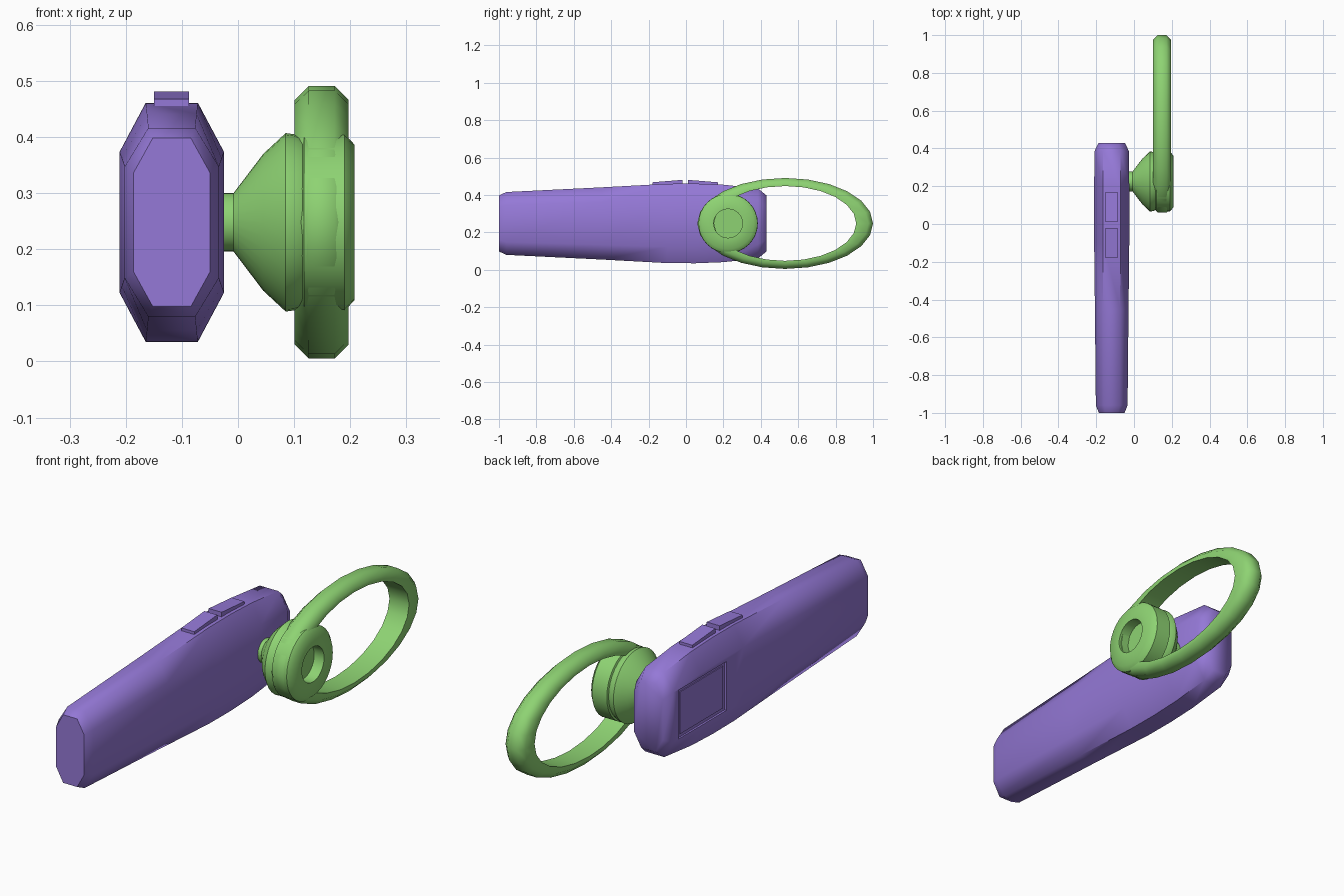
import bpy, bmesh, math

cube = bpy.data.objects.get("Cube")
if cube:
    bpy.data.objects.remove(cube, do_unlink=True)


def material(name, rgb):
    m = bpy.data.materials.new(name)
    m.use_nodes = True
    m.diffuse_color = (*rgb, 1)
    m.node_tree.nodes["Principled BSDF"].inputs["Base Color"].default_value = (*rgb, 1)
    return m


PURPLE = material("purple", (0.30, 0.19, 0.68))
GREEN = material("green", (0.27, 0.65, 0.17))
MID_Z = 0.248
BODY_X = -0.118


def finish(name, verts, faces, mat, angle):
    """Mesh object with outward normals and angle-limited smooth shading."""
    mesh = bpy.data.meshes.new(name)
    mesh.from_pydata(verts, [], faces)
    bm = bmesh.new()
    bm.from_mesh(mesh)
    bmesh.ops.remove_doubles(bm, verts=bm.verts, dist=1e-5)
    bmesh.ops.recalc_face_normals(bm, faces=bm.faces)
    bm.to_mesh(mesh)
    bm.free()
    mesh.materials.append(mat)
    obj = bpy.data.objects.new(name, mesh)
    bpy.context.collection.objects.link(obj)
    smooth(obj, angle)
    return obj


def smooth(obj, angle):
    bpy.ops.object.select_all(action='DESELECT')
    obj.select_set(True)
    bpy.context.view_layer.objects.active = obj
    bpy.ops.object.shade_smooth_by_angle(angle=math.radians(angle))


def skin(rings, closed=False):
    """Quads between successive rings; end caps unless the rings loop."""
    n, count = len(rings[0]), len(rings)
    verts = [v for r in rings for v in r]
    faces = []
    for i in range(count if closed else count - 1):
        a, b = i * n, (i + 1) % count * n
        for j in range(n):
            k = (j + 1) % n
            faces.append((a + j, a + k, b + k, b + j))
    if not closed:
        faces += [tuple(range(n)), tuple(range((count - 1) * n, count * n))]
    return verts, faces


def box(name, x, y, z, mat):
    ring = lambda h: [(x[0], y[0], h), (x[1], y[0], h), (x[1], y[1], h), (x[0], y[1], h)]
    return finish(name, *skin([ring(z[0]), ring(z[1])]), mat, 30)


# Long chamfered body, lofted from octagonal sections: y, half width, half height
def octagon(y, w, h):
    half = [(w, -h * 0.59), (w, h * 0.59), (w * 0.5, h)]
    pts = half + [(-w * 0.5, h), (-w, h * 0.59), (-w, -h * 0.59), (-w * 0.5, -h), (w * 0.5, -h)]
    return [(BODY_X + px, y, MID_Z + pz) for px, pz in pts]


sections = [(-1, .068, .15), (-.96, .084, .168), (-.45, .089, .193), (-.1, .093, .212),
            (.05, .093, .213), (.2, .093, .207), (.385, .091, .187), (.43, .07, .15)]
body = finish("body", *skin([octagon(*s) for s in sections]), PURPLE, 60)

# Shallow square recess on the outer side, holding a thin panel
cutter = box("recess_cutter", (-.3, -.202), (.02, .35), (.14, .355), PURPLE)
cut = body.modifiers.new("recess", 'BOOLEAN')
cut.object = cutter
cut.solver = 'EXACT'
bpy.context.view_layer.objects.active = body
bpy.ops.object.modifier_apply(modifier="recess")
bpy.data.objects.remove(cutter, do_unlink=True)
smooth(body, 60)
box("side_panel", (-.206, -.199), (.035, .335), (.155, .34), PURPLE)

# Two rocker buttons on top, each sloping away from the middle
for name, inner, outer in (("back_button", .01, .17), ("front_button", -.02, -.18)):
    rings = []
    for y, top in ((inner, .481), (outer, .468)):
        rings.append([(-.15, y, .44), (-.087, y, .44), (-.087, y, top), (-.15, y, top)])
    finish(name, *skin(rings), PURPLE, 30)

# Earpiece turned around the x axis: stem, cone, hub and speaker hole
EAR_Y = .225
profile = [(-.04, .052), (-.008, .052), (.045, .122), (.085, .159), (.1, .157), (.115, .15),
           (.118, .158), (.19, .158), (.208, .138), (.208, .077), (.16, .077)]
N = 32
rings = []
for x, r in profile:
    rings.append([(x, EAR_Y + r * math.cos(2 * math.pi * j / N),
                   MID_Z + r * math.sin(2 * math.pi * j / N)) for j in range(N)])
finish("earpiece", *skin(rings), GREEN, 45)

# Oval ear hoop: chamfered outer edge, flat inner face
HOOP_Y = .53
hoop_section = [(.101, .38, .2), (.101, .445, .218), (.126, .47, .243),
                (.172, .47, .243), (.197, .445, .218), (.197, .38, .2)]
SEG = 24
rings = []
for i in range(SEG):
    a = 2 * math.pi * i / SEG
    rings.append([(x, HOOP_Y + ry * math.cos(a), MID_Z + rz * math.sin(a))
                  for x, ry, rz in hoop_section])
finish("ear_hoop", *skin(rings, closed=True), GREEN, 50)
